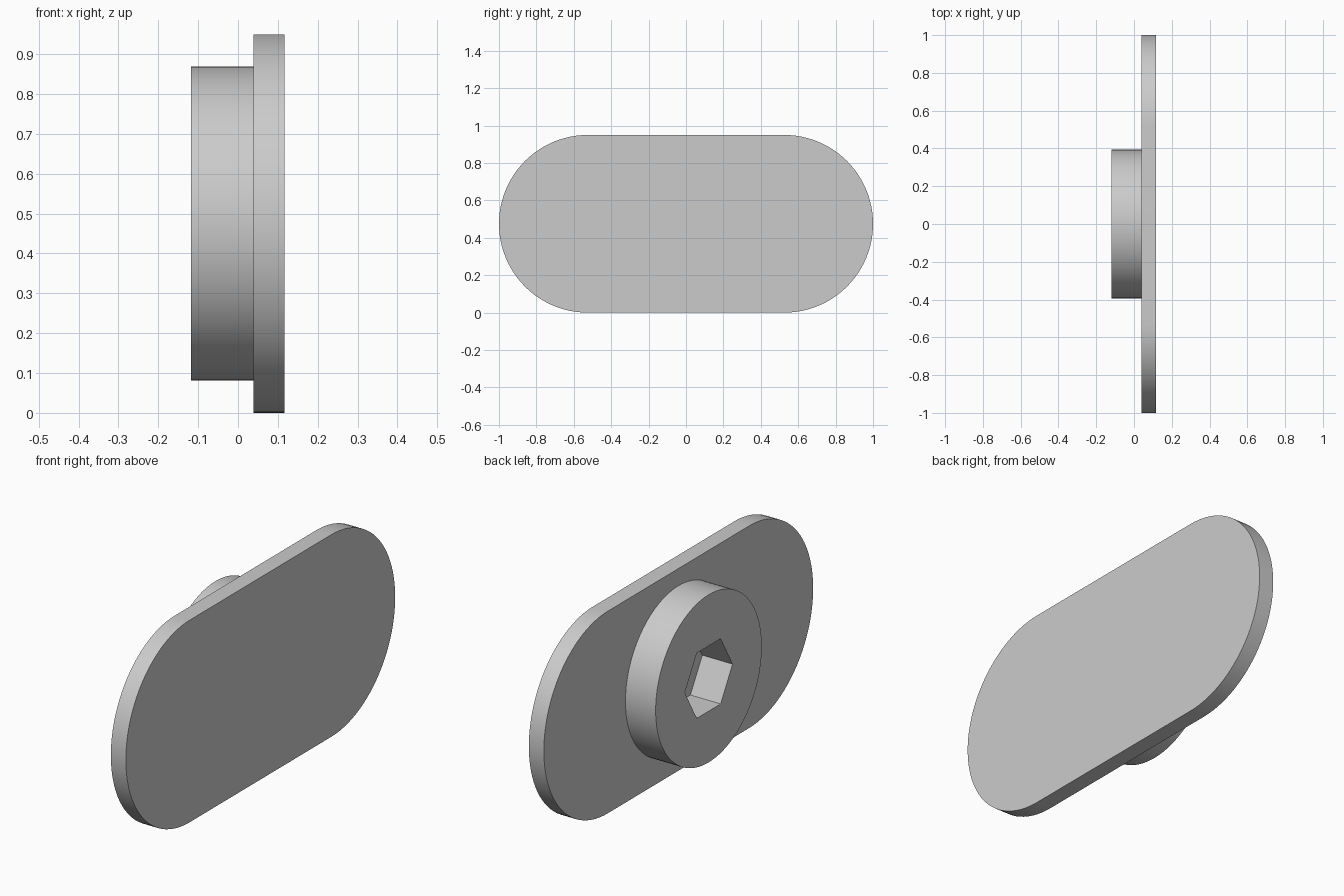
import bpy
import bmesh
from math import cos, sin, pi

cube = bpy.data.objects.get("Cube")
if cube:
    bpy.data.objects.remove(cube, do_unlink=True)

MID_Z = 0.475
BACK, JOINT, FACE = 0.117, 0.039, -0.118   # x of the plate back, the joint, the boss face

grey = bpy.data.materials.new("plain grey")
colour = (0.6, 0.6, 0.6, 1)
grey.diffuse_color = colour
grey.use_nodes = True
grey.node_tree.nodes["Principled BSDF"].inputs["Base Color"].default_value = colour


def arc(radius, start, end, steps, y=0.0):
    """Points along an arc in the y-z plane, as (y, z)."""
    angles = [start + (end - start) * i / steps for i in range(steps + 1)]
    return [(y + radius * cos(a), MID_Z + radius * sin(a)) for a in angles]


def prism(name, outline, x0, x1):
    """Extrude a closed y-z outline from x0 to x1."""
    bm = bmesh.new()
    base = bm.faces.new([bm.verts.new((x0, y, z)) for y, z in outline])
    grown = bmesh.ops.extrude_face_region(bm, geom=[base], use_keep_orig=True)
    top = [v for v in grown["geom"] if isinstance(v, bmesh.types.BMVert)]
    bmesh.ops.translate(bm, verts=top, vec=(x1 - x0, 0, 0))
    bmesh.ops.recalc_face_normals(bm, faces=bm.faces)
    mesh = bpy.data.meshes.new(name)
    bm.to_mesh(mesh)
    bm.free()
    mesh.materials.append(grey)
    obj = bpy.data.objects.new(name, mesh)
    bpy.context.collection.objects.link(obj)
    return obj


def smooth(obj):
    bpy.ops.object.select_all(action="DESELECT")
    obj.select_set(True)
    bpy.context.view_layer.objects.active = obj
    bpy.ops.object.shade_smooth_by_angle(angle=pi / 6)


# Round-ended plate
ends = arc(0.475, -pi / 2, pi / 2, 48, 0.525) + arc(0.475, pi / 2, 3 * pi / 2, 48, -0.525)
plate = prism("plate", ends, JOINT, BACK)

# Round boss with a hexagonal socket reaching down to the plate
boss = prism("boss", arc(0.394, 0, 2 * pi, 96)[:-1], FACE, JOINT)
cutter = prism("socket_cutter", arc(0.177, 0, 2 * pi, 6)[:-1], FACE - 0.1, JOINT + 0.1)
cut = boss.modifiers.new("socket", "BOOLEAN")
cut.operation = "DIFFERENCE"
cut.solver = "EXACT"
cut.object = cutter

# Bake the socket into the boss and drop the cutter
graph = bpy.context.evaluated_depsgraph_get()
graph.update()
carved = bpy.data.meshes.new_from_object(boss.evaluated_get(graph))
boss.modifiers.clear()
boss.data = carved
bpy.data.objects.remove(cutter, do_unlink=True)

for part in (plate, boss):
    smooth(part)
